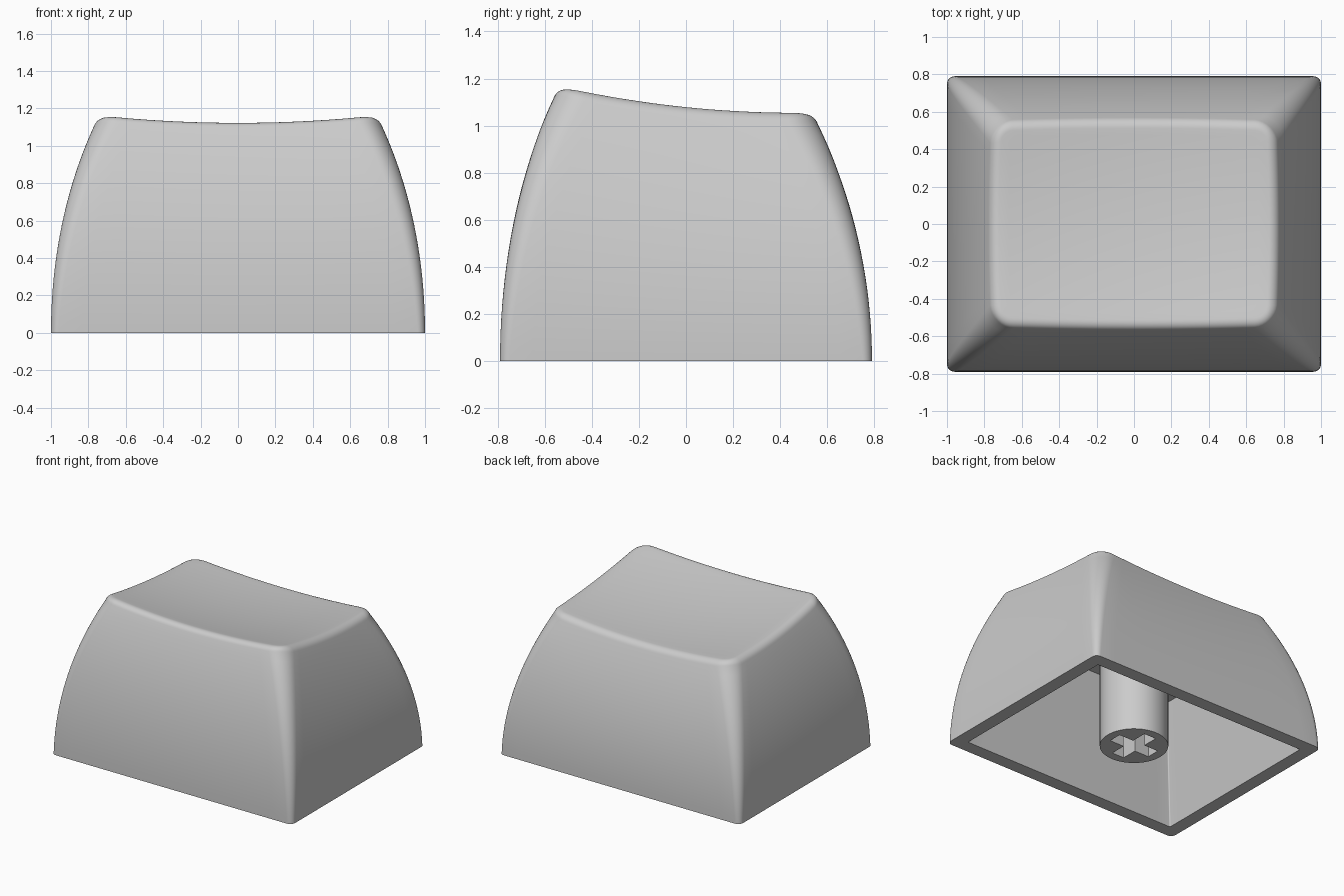
import bpy, bmesh
from math import sin, cos, pi, radians

if "Cube" in bpy.data.objects:
    bpy.data.objects.remove(bpy.data.objects["Cube"], do_unlink=True)

grey = bpy.data.materials.new("light_grey_plastic")
grey.use_nodes = True
colour = (0.6, 0.6, 0.6, 1)
grey.diffuse_color = colour
grey.node_tree.nodes["Principled BSDF"].inputs["Base Color"].default_value = colour

SIDE_STEPS, ARC_STEPS = 16, 8


def outline(hx, hy, r, bow=0.0):
    """Rounded rectangle, counter-clockwise, with gently bowed sides."""
    pts = []
    for k, (sx, sy) in enumerate([(1, 1), (-1, 1), (-1, -1), (1, -1)]):
        cx, cy = sx * (hx - r), sy * (hy - r)
        for i in range(ARC_STEPS + 1):
            a = (k + i / ARC_STEPS) * pi / 2
            pts.append((cx + r * cos(a), cy + r * sin(a)))
        # straight run towards the next corner
        x0, y0 = pts[-1]
        x1, y1 = (-x0, y0) if k % 2 == 0 else (x0, -y0)
        for i in range(1, SIDE_STEPS):
            t = i / SIDE_STEPS
            pts.append((x0 + (x1 - x0) * t, y0 + (y1 - y0) * t))
    return [(x + bow * x / hx * (1 - (y / hy) ** 2),
             y + bow * y / hy * (1 - (x / hx) ** 2)) for x, y in pts]


def dish(x, y):
    """Height of the scooped top."""
    rim = 1.055 + 0.11 * ((0.45 - y) / 0.98) ** 2
    return rim - 0.04 * (1 - min(1, (x / 0.72) ** 2))


def bridge(bm, a, b):
    n = len(a)
    for i in range(n):
        bm.faces.new((a[i], a[(i + 1) % n], b[(i + 1) % n], b[i]))


def finish(bm, name):
    bmesh.ops.recalc_face_normals(bm, faces=bm.faces)
    mesh = bpy.data.meshes.new(name)
    bm.to_mesh(mesh)
    bm.free()
    obj = bpy.data.objects.new(name, mesh)
    bpy.context.collection.objects.link(obj)
    mesh.materials.append(grey)
    return obj


def select_only(obj):
    bpy.ops.object.select_all(action='DESELECT')
    obj.select_set(True)
    bpy.context.view_layer.objects.active = obj


# Cap shell: cavity, bottom rim, curved walls, rounded edge, scooped top
bm = bmesh.new()
rings = []


def add_ring(pts, height):
    rings.append([bm.verts.new((x, y, height(x, y))) for x, y in pts])


TOP_X, TOP_Y, TOP_R, BOW, FILLET = 0.765, 0.555, 0.12, 0.014, 0.06
LEAN = radians(20)
drop = FILLET * (1 - sin(LEAN))

add_ring(outline(0.73, 0.52, 0.008), lambda x, y: 0.84)
add_ring(outline(0.90, 0.69, 0.008), lambda x, y: 0)
WALL_STEPS = 20
for i in range(WALL_STEPS + 1):
    t = i / WALL_STEPS
    q = t * t
    pts = outline(1 + (TOP_X - 1) * q, 0.79 + (TOP_Y - 0.79) * q,
                  0.04 + (TOP_R - 0.04) * t, BOW * q)
    add_ring(pts, lambda x, y: t * (dish(x, y) - drop))
for i in range(1, 8):
    a = LEAN + (pi / 2 - LEAN) * i / 7
    inset = FILLET * (cos(LEAN) - cos(a))
    edge = outline(TOP_X - inset, TOP_Y - inset, TOP_R - inset, BOW)
    add_ring(edge, lambda x, y: dish(x, y) - FILLET * (1 - sin(a)))
DISH_STEPS = 14
for i in range(1, DISH_STEPS):
    s = 1 - i / DISH_STEPS
    add_ring([(x * s, y * s) for x, y in edge], dish)

for lower, upper in zip(rings, rings[1:]):
    bridge(bm, lower, upper)
centre = bm.verts.new((0, 0, dish(0, 0)))
last = rings[-1]
for i in range(len(last)):
    bm.faces.new((last[i], last[(i + 1) % len(last)], centre))
bm.faces.new(rings[0])
cap = finish(bm, "cap_shell")


def prism(name, pts, z0, z1):
    bm = bmesh.new()
    low = [bm.verts.new((x, y, z0)) for x, y in pts]
    high = [bm.verts.new((x, y, z1)) for x, y in pts]
    bridge(bm, low, high)
    bm.faces.new(low)
    bm.faces.new(high)
    return finish(bm, name)


# Mounting stem with a cross-shaped socket
circle = [(0.234 * cos(i * pi / 32), 0.234 * sin(i * pi / 32)) for i in range(64)]
stem = prism("mounting_stem", circle, 0, 0.88)
W, L = 0.05, 0.17
cross = []
for c, s in [(1, 0), (0, 1), (-1, 0), (0, -1)]:
    for u, v in [(L, -W), (L, W), (W, W)]:
        cross.append((u * c - v * s, u * s + v * c))
cutter = prism("socket_cutter", cross, -0.1, 0.45)
cutter.hide_render = True

cut = stem.modifiers.new("socket", 'BOOLEAN')
cut.operation = 'DIFFERENCE'
cut.solver = 'EXACT'
cut.object = cutter
select_only(stem)
bpy.ops.object.modifier_apply(modifier=cut.name)
bpy.data.objects.remove(cutter, do_unlink=True)

for obj in (cap, stem):
    select_only(obj)
    bpy.ops.object.shade_smooth_by_angle(angle=radians(35))
